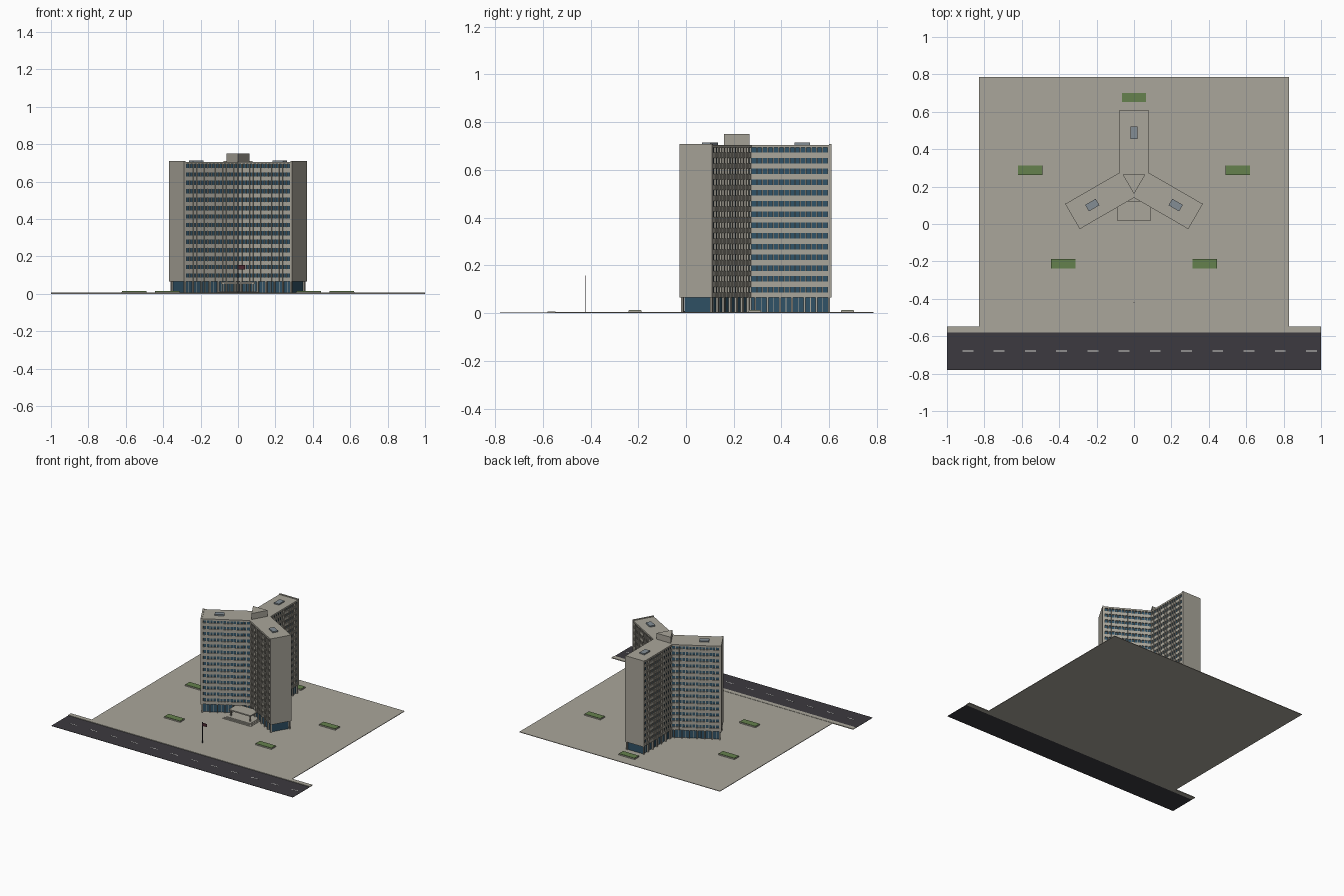
import bpy, bmesh, math
from mathutils import Matrix, Vector

if "Cube" in bpy.data.objects:
    bpy.data.objects.remove(bpy.data.objects["Cube"])


def material(name, rgb):
    m = bpy.data.materials.new(name)
    m.diffuse_color = (*rgb, 1)
    m.use_nodes = True
    m.node_tree.nodes["Principled BSDF"].inputs["Base Color"].default_value = m.diffuse_color
    return m


STONE = material("warm stone", (0.40, 0.38, 0.325))
GLASS = material("blue glass", (0.03, 0.085, 0.135))
ASPHALT = material("asphalt", (0.045, 0.042, 0.05))
GREEN = material("hedge green", (0.13, 0.22, 0.075))
METAL = material("blue grey metal", (0.23, 0.27, 0.30))
WHITE = material("road paint", (0.75, 0.75, 0.72))
DARK = material("dark metal", (0.03, 0.03, 0.035))
FLAG = material("flag cloth", (0.07, 0.02, 0.03))

CENTRE = Vector((0, 0.23, 0))
# local x runs outward along each wing
WINGS = [Matrix.Translation(CENTRE) @ Matrix.Rotation(math.radians(a), 4, 'Z')
         for a in (90, 210, 330)]
ONE = [Matrix.Identity(4)]


def boxes(name, mat, extents, frames=ONE):
    """One object made of boxes (x0, x1, y0, y1, z0, z1), repeated in every frame."""
    bm = bmesh.new()
    for frame in frames:
        for x0, x1, y0, y1, z0, z1 in extents:
            place = Matrix.Translation(((x0 + x1) / 2, (y0 + y1) / 2, (z0 + z1) / 2))
            size = Matrix.Diagonal((x1 - x0, y1 - y0, z1 - z0, 1))
            bmesh.ops.create_cube(bm, size=1, matrix=frame @ place @ size)
    return finish(name, mat, bm)


def finish(name, mat, bm):
    me = bpy.data.meshes.new(name)
    bm.to_mesh(me)
    bm.free()
    me.materials.append(mat)
    ob = bpy.data.objects.new(name, me)
    bpy.context.collection.objects.link(ob)
    return ob


def prism(name, mat, radius, z0, z1, sides=3, at=CENTRE, turn=-90):
    bm = bmesh.new()
    ring = [bm.verts.new((at.x + radius * math.cos(math.radians(turn + 360 * i / sides)),
                          at.y + radius * math.sin(math.radians(turn + 360 * i / sides)), z0))
            for i in range(sides)]
    face = bm.faces.new(ring)
    up = bmesh.ops.extrude_face_region(bm, geom=[face])
    bmesh.ops.translate(bm, vec=(0, 0, z1 - z0),
                        verts=[v for v in up["geom"] if isinstance(v, bmesh.types.BMVert)])
    bmesh.ops.recalc_face_normals(bm, faces=bm.faces)
    return finish(name, mat, bm)


# Site: plaza, pavement, road and lane dashes
G = 0.004
boxes("plaza", STONE, [(-0.83, 0.83, -0.55, 0.785, 0, G)])
boxes("pavement", STONE, [(-1, 1, -0.58, -0.547, 0, 0.006)])
boxes("road", ASPHALT, [(-1, 1, -0.78, -0.58, 0, 0.002)])
boxes("lane_dashes", WHITE, [(-0.917 + i * 0.167, -0.859 + i * 0.167, -0.682, -0.677, 0.002, 0.003)
                             for i in range(12)])

# Planters with hedge tops
spots = [(0, 0.676), (-0.555, 0.288), (0.555, 0.288), (-0.378, -0.213), (0.378, -0.213)]
boxes("planter", STONE, [(x - 0.067, x + 0.067, y - 0.027, y + 0.027, G, 0.011) for x, y in spots])
boxes("hedge", GREEN, [(x - 0.065, x + 0.065, y - 0.025, y + 0.025, 0.011, 0.014) for x, y in spots])

# Tower proportions
HALF, INNER, OUTER = 0.0775, 0.0447, 0.38
BASE, TOP, FLOORS, BAYS = 0.065, 0.705, 14, 14
STEP = (TOP - 0.01 - BASE) / FLOORS
PIER = 0.363

# Recessed ground floor and its perimeter columns
boxes("lobby_glass", GLASS, [(0.03, 0.365, -0.062, 0.062, G, BASE)], WINGS)
cols = [0.06 + i * 0.0515 for i in range(7)]
boxes("lobby_column", STONE, [(x - 0.004, x + 0.004, s * 0.07 - 0.005, s * 0.07 + 0.005, G, BASE)
                              for x in cols for s in (-1, 1)], WINGS)
boxes("lobby_mullion", STONE, [(x - 0.0015, x + 0.0015, -0.064, 0.064, G, BASE)
                               for x in [c + 0.0258 for c in cols[:-1]]], WINGS)

# Wing glazing, floor bands, vertical fins and blank end walls
boxes("wing_glass", GLASS, [(0.03, PIER, -HALF + 0.009, HALF - 0.009, BASE + 0.005, TOP - 0.005)], WINGS)
bands = [(INNER, PIER, -HALF + 0.003, HALF - 0.003, BASE + i * STEP, BASE + i * STEP + 0.022)
         for i in range(FLOORS)]
boxes("floor_band", STONE, bands, WINGS)
pitch = (PIER - INNER) / BAYS
fins = [(INNER + i * pitch - 0.003, INNER + i * pitch + 0.003,
         s * (HALF - 0.005) - 0.005, s * (HALF - 0.005) + 0.005, BASE, TOP - 0.002)
        for i in range(1, BAYS) for s in (-1, 1)]
boxes("facade_fin", STONE, fins, WINGS)
boxes("wing_roof", STONE, [(INNER, OUTER - 0.01, -HALF, HALF, TOP - 0.012, TOP)], WINGS)
boxes("end_wall", STONE, [(PIER, OUTER - 0.01, -HALF, HALF, BASE, TOP),
                          (OUTER - 0.012, OUTER, -HALF - 0.001, HALF + 0.001, BASE, 0.709)], WINGS)

# Central core and triangular penthouse
prism("core", STONE, 0.0895, G, TOP)
prism("penthouse", STONE, 0.07, TOP, 0.75)

# Rooftop units
boxes("roof_unit", METAL, [(0.225, 0.29, -0.02, 0.02, TOP, 0.714)], WINGS)

# Entrance canopy, posts and steps
boxes("canopy", STONE, [(-0.09, 0.09, 0.02, 0.12, 0.054, 0.063)])
boxes("canopy_post", STONE, [(x - 0.004, x + 0.004, 0.028, 0.036, G, 0.054)
                             for x in (-0.08, 0.08)])
boxes("entrance_step", STONE, [(-0.12 + i * 0.01, 0.12 - i * 0.01, -0.02 + i * 0.012, 0.12,
                                G + i * 0.003, G + (i + 1) * 0.003) for i in range(3)])

# Flagpole and flag
prism("flagpole", DARK, 0.002, G, 0.158, sides=8, at=Vector((0, -0.42, 0)))
boxes("flag", FLAG, [(0.001, 0.038, -0.421, -0.419, 0.131, 0.154)])
